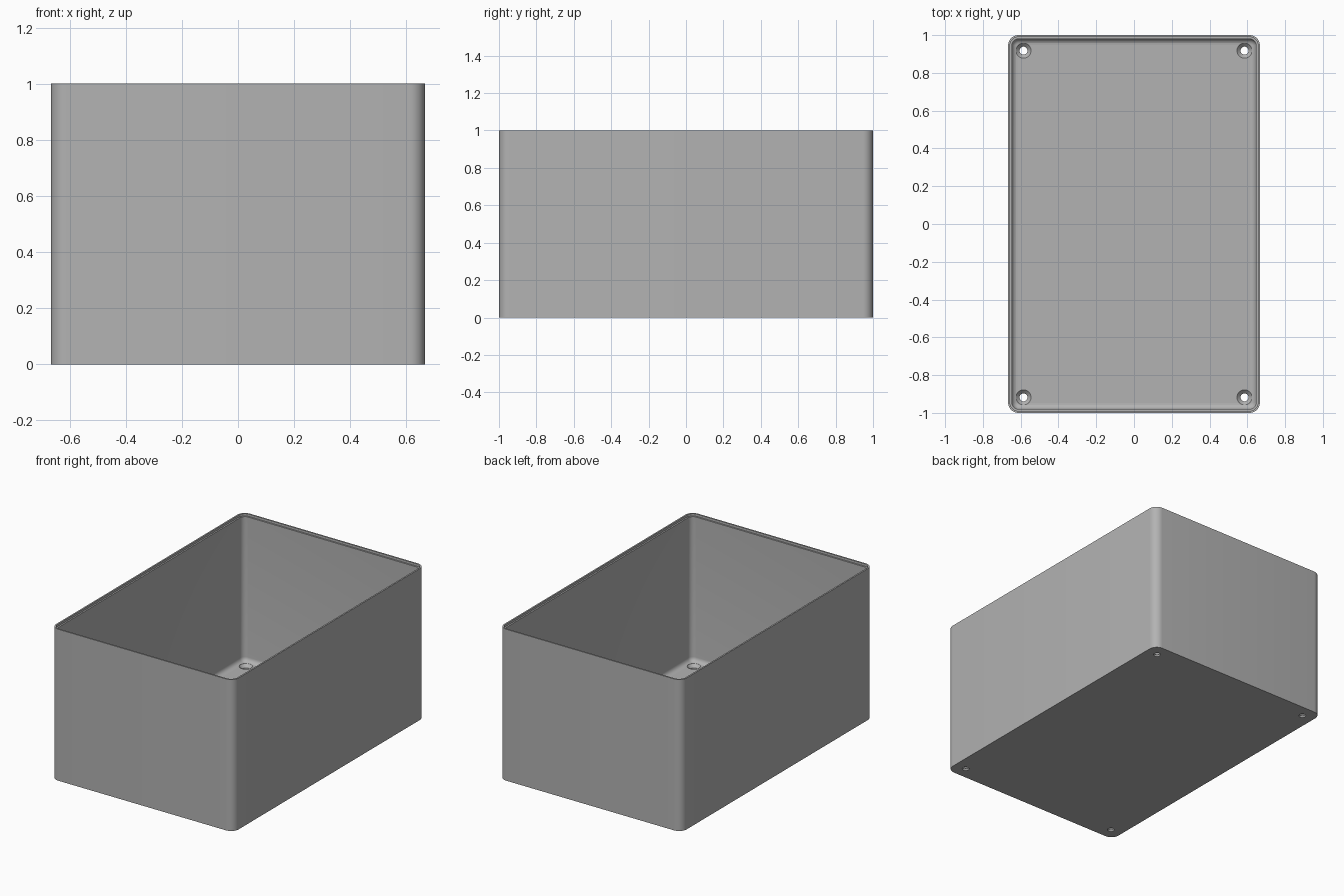
import bpy, bmesh, math

WIDTH, LENGTH, HEIGHT = 1.333, 2.0, 1.0
CORNER, WALL, FLOOR, FILLET = 0.055, 0.02, 0.03, 0.03
HOLE_X, HOLE_Y = 0.585, 0.918

cube = bpy.data.objects.get("Cube")
if cube:
    bpy.data.objects.remove(cube, do_unlink=True)

grey = bpy.data.materials.new("plain_grey")
grey.use_nodes = True
colour = (0.45, 0.45, 0.45, 1)
grey.diffuse_color = colour
grey.node_tree.nodes["Principled BSDF"].inputs["Base Color"].default_value = colour


def rounded_loop(inset, z, steps=8):
    """Rounded rectangle outline, drawn in from the outer wall by inset."""
    r = CORNER - inset
    cx, cy = WIDTH / 2 - CORNER, LENGTH / 2 - CORNER
    points = []
    for k, (sx, sy) in enumerate([(1, 1), (-1, 1), (-1, -1), (1, -1)]):
        for i in range(steps + 1):
            a = math.pi / 2 * (k + i / steps)
            points.append((sx * cx + r * math.cos(a), sy * cy + r * math.sin(a), z))
    return points


def circle_loop(x, y, r, z, n=32):
    return [(x + r * math.cos(math.tau * i / n), y + r * math.sin(math.tau * i / n), z)
            for i in range(n)]


def loft(name, loops):
    """Skin a stack of matching loops and close both ends."""
    bm = bmesh.new()
    rings = [[bm.verts.new(p) for p in loop] for loop in loops]
    for a, b in zip(rings, rings[1:]):
        for i in range(len(a)):
            j = (i + 1) % len(a)
            bm.faces.new((a[i], a[j], b[j], b[i]))
    bm.faces.new(rings[0][::-1])
    bm.faces.new(rings[-1])
    bmesh.ops.recalc_face_normals(bm, faces=bm.faces)
    mesh = bpy.data.meshes.new(name)
    bm.to_mesh(mesh)
    bm.free()
    mesh.materials.append(grey)
    obj = bpy.data.objects.new(name, mesh)
    bpy.context.collection.objects.link(obj)
    return obj


# Open box: outer wall, stepped rim, inner wall, filleted floor
profile = [(0, 0), (0, HEIGHT), (WALL / 2, HEIGHT), (WALL / 2, HEIGHT - 0.015),
           (WALL, HEIGHT - 0.015)]
for i in range(7):
    a = math.pi / 2 * i / 6
    profile.append((WALL + FILLET * (1 - math.cos(a)),
                    FLOOR + FILLET * (1 - math.sin(a))))
box = loft("open_box", [rounded_loop(inset, z) for inset, z in profile])

# Countersunk screw holes in the four floor corners
bpy.context.view_layer.objects.active = box
box.select_set(True)
for sx in (-1, 1):
    for sy in (-1, 1):
        x, y = sx * HOLE_X, sy * HOLE_Y
        cutter = loft("hole_cutter", [circle_loop(x, y, r, z) for r, z in
                      [(0.021, -0.05), (0.021, 0.011), (0.04, FLOOR), (0.04, 0.08)]])
        cutter.hide_render = True
        cut = box.modifiers.new("screw_hole", "BOOLEAN")
        cut.operation = "DIFFERENCE"
        cut.solver = "EXACT"
        cut.object = cutter
        bpy.ops.object.modifier_apply(modifier=cut.name)
        bpy.data.objects.remove(cutter, do_unlink=True)

bpy.ops.object.shade_smooth_by_angle(angle=math.radians(30))
